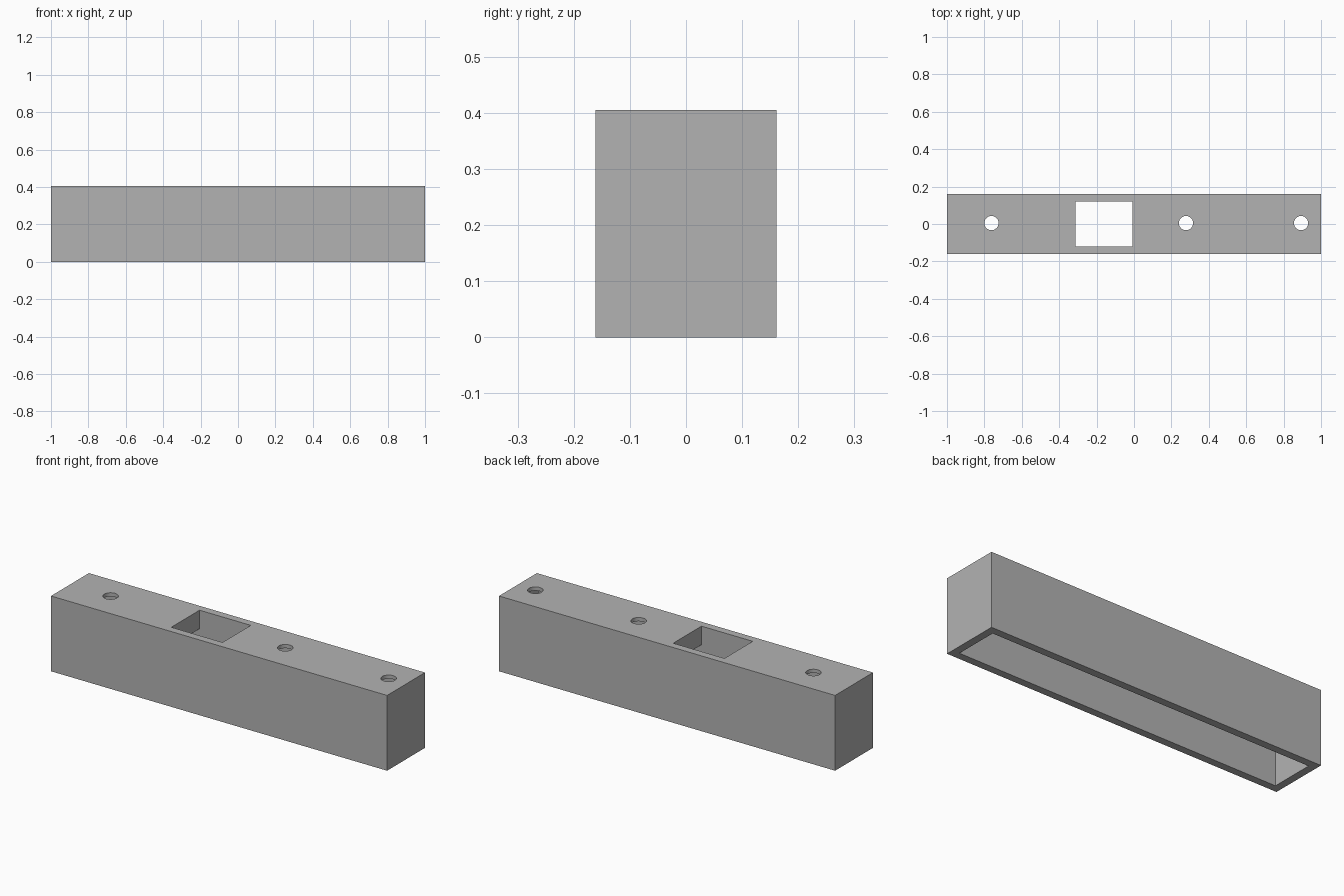
import bpy
import bmesh
from mathutils import Matrix, Vector

if "Cube" in bpy.data.objects:
    bpy.data.objects.remove(bpy.data.objects["Cube"])

LENGTH, WIDTH, HEIGHT = 2.0, 0.322, 0.405
WALL, TOP = 0.041, 0.02
WINDOW = (-0.313, -0.008)
SLEEVE_DEPTH = 0.1
HOLES, HOLE_RADIUS = (-0.762, 0.278, 0.893), 0.038
IN_X, IN_Y = LENGTH / 2 - WALL, WIDTH / 2 - WALL

grey = bpy.data.materials.new("plain grey")
grey.use_nodes = True
colour = (0.45, 0.45, 0.45, 1)
grey.diffuse_color = colour
grey.node_tree.nodes["Principled BSDF"].inputs["Base Color"].default_value = colour


def finish(name, bm):
    mesh = bpy.data.meshes.new(name)
    bm.to_mesh(mesh)
    bm.free()
    mesh.materials.append(grey)
    obj = bpy.data.objects.new(name, mesh)
    bpy.context.collection.objects.link(obj)
    return obj


def box(name, low, high):
    low, high = Vector(low), Vector(high)
    bm = bmesh.new()
    place = Matrix.Translation((low + high) / 2) @ Matrix.Diagonal((*(high - low), 1))
    bmesh.ops.create_cube(bm, size=1, matrix=place)
    return finish(name, bm)


def cylinder(name, x, radius):
    bm = bmesh.new()
    bmesh.ops.create_cone(bm, cap_ends=True, segments=48, radius1=radius, radius2=radius,
                          depth=0.3, matrix=Matrix.Translation((x, 0.005, HEIGHT)))
    return finish(name, bm)


def cut(target, cutter):
    mod = target.modifiers.new(cutter.name, 'BOOLEAN')
    mod.operation = 'DIFFERENCE'
    mod.solver = 'EXACT'
    mod.object = cutter
    bpy.context.view_layer.objects.active = target
    bpy.ops.object.modifier_apply(modifier=mod.name)
    bpy.data.objects.remove(cutter)


# Hollow housing, open underneath
housing = box("housing", (-LENGTH / 2, -WIDTH / 2, 0), (LENGTH / 2, WIDTH / 2, HEIGHT))
cut(housing, box("cavity", (-IN_X, -IN_Y, -0.1), (IN_X, IN_Y, HEIGHT - TOP)))

# Rectangular window and round holes through the top
cut(housing, box("window_cutter", (WINDOW[0], -IN_Y, 0.2), (WINDOW[1], IN_Y, 0.5)))
for x in HOLES:
    cut(housing, cylinder("hole_cutter", x, HOLE_RADIUS))

# Cross walls hanging below both ends of the window
for name, x, side in (("window_right_wall", WINDOW[0], -1), ("window_left_wall", WINDOW[1], 1)):
    outer = x + side * WALL
    box(name, (min(x, outer), -IN_Y, HEIGHT - SLEEVE_DEPTH),
        (max(x, outer), IN_Y, HEIGHT - TOP))

# Smooth hole rims with crisp edges
bpy.ops.object.select_all(action='DESELECT')
housing.select_set(True)
bpy.context.view_layer.objects.active = housing
bpy.ops.object.shade_smooth_by_angle()
